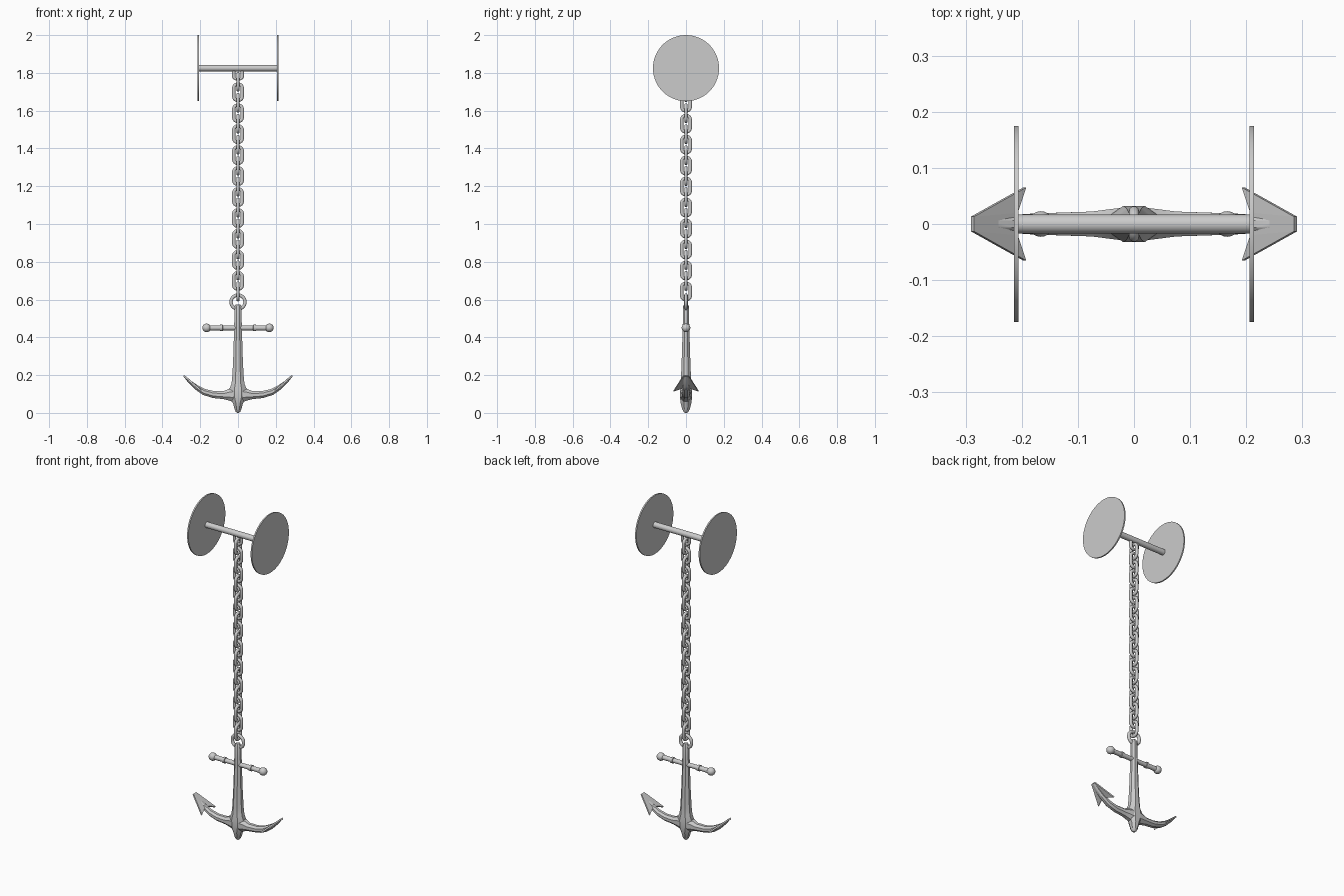
import bpy, bmesh
from math import sin, cos, pi, hypot
from mathutils import Vector

if "Cube" in bpy.data.objects:
    bpy.data.objects.remove(bpy.data.objects["Cube"])


def finish(name, bm, smooth=40):
    bmesh.ops.recalc_face_normals(bm, faces=bm.faces)
    me = bpy.data.meshes.new(name)
    bm.to_mesh(me)
    bm.free()
    ob = bpy.data.objects.new(name, me)
    bpy.context.collection.objects.link(ob)
    bpy.ops.object.select_all(action='DESELECT')
    ob.select_set(True)
    bpy.context.view_layer.objects.active = ob
    if smooth:
        bpy.ops.object.shade_smooth_by_angle(angle=smooth * pi / 180)
    return ob


def loft(name, sections, n, closed=False, caps=(True, True), smooth=40):
    """Skin through sections of (centre, half-axis u, half-axis v)."""
    bm = bmesh.new()
    rings = []
    for c, u, v in sections:
        c, u, v = Vector(c), Vector(u), Vector(v)
        ring = []
        for i in range(n):
            a = 2 * pi * (i + 0.5) / n
            ring.append(bm.verts.new(c + u * cos(a) + v * sin(a)))
        rings.append(ring)
    pairs = list(zip(rings, rings[1:]))
    if closed:
        pairs.append((rings[-1], rings[0]))
    else:
        for ring, cap in zip((rings[0], rings[-1]), caps):
            if cap:
                bm.faces.new(ring)
    for a, b in pairs:
        for i in range(n):
            j = (i + 1) % n
            bm.faces.new((a[i], a[j], b[j], b[i]))
    return finish(name, bm, smooth)


def lathe_x(name, profile, z, n=24):
    """Turned part along x from (x, radius) pairs."""
    return loft(name, [((x, 0, z), (0, r, 0), (0, 0, r)) for x, r in profile], n)


def oval_ring(name, radius, straight, wire, steps, n):
    """Chain link or ring in the xz plane."""
    secs = []
    for i in range(steps):
        a = 2 * pi * (i + 0.5) / steps
        d = Vector((cos(a), 0, sin(a)))
        c = d * radius + Vector((0, 0, straight if sin(a) > 0 else -straight))
        secs.append((c, d * wire, (0, wire, 0)))
    return loft(name, secs, n, closed=True)


# Spool: axle and two end discs
AXLE_Z = 1.825
lathe_x("spool_axle", [(-0.21, 0.017), (0.21, 0.017)], AXLE_Z)
for side, x in (("left", -0.21), ("right", 0.21)):
    lathe_x("spool_disc_" + side, [(x - 0.004, 0.175), (x + 0.004, 0.175)], AXLE_Z, 64)

# Chain: alternating links sharing one mesh
link = oval_ring("chain_link_0", 0.023, 0.021, 0.0092, 20, 10)
for i in range(22):
    ob = link if i == 0 else link.copy()
    if i:
        ob.name = f"chain_link_{i}"
        bpy.context.collection.objects.link(ob)
    ob.location = (0, 0, 0.643 + 0.0555 * i)
    ob.rotation_euler.z = 0 if i % 2 else pi / 2
# top link is shorter and ends inside the axle
ob.location.z = 1.798
ob.scale.z = 0.75

# Shackle ring at the anchor head
ring = oval_ring("anchor_ring", 0.037, 0, 0.0095, 32, 10)
ring.location.z = 0.587

# Shank with crown point
shank = [(0.575, .013, .011), (0.562, .02, .017), (0.45, .022, .019), (0.3, .027, .024),
         (0.2, .032, .028), (0.155, .037, .031), (0.125, .05, .035), (0.08, .046, .035),
         (0.05, .028, .03), (0.02, .02, .022), (0.006, .013, .014), (0, .006, .006)]
loft("shank", [((0, 0, z), (rx, 0, 0), (0, ry, 0)) for z, rx, ry in shank], 8, smooth=30)

# Stock: turned crossbar with collars and ball ends
half = [(0.004, .013), (0.08, .013), (0.081, .0175), (0.094, .0175), (0.095, .013), (0.148, .014)]
half += [(0.166 - 0.023 * cos(a), 0.023 * sin(a)) for a in
         [pi * k / 10 for k in range(3, 10)]] + [(0.189, .001)]
lathe_x("stock", [(-x, r) for x, r in reversed(half)] + half, 0.45)

# Curved arms, right half mirrored
arm = [(0, .095, .05, .034), (.04, .097, .037, .029), (.075, .094, .023, .024),
       (.13, .097, .02, .022), (.18, .111, .018, .02), (.22, .135, .014, .017),
       (.26, .168, .008, .014), (.286, .196, .004, .011)]
secs = []
for i, (x, z, h, w) in enumerate(arm):
    a, b = arm[max(i - 1, 0)], arm[min(i + 1, len(arm) - 1)]
    dx, dz = (1, 0) if i == 0 else (b[0] - a[0], b[1] - a[1])
    m = hypot(dx, dz)
    secs.append(((x, 0, z), (-dz / m * h, 0, dx / m * h), (0, w, 0)))
arms = loft("arms", secs, 8, caps=(False, True), smooth=30)
arms.modifiers.new("mirror", 'MIRROR')

# Barbed flukes, mirrored
bm = bmesh.new()
v = [bm.verts.new(p) for p in (
    (.288, -.013, .198), (.288, .013, .198), (.21, .02, .132), (.21, -.02, .132),
    (.195, .065, .117), (.195, -.065, .117))]
for f in ((0, 1, 2, 3), (1, 4, 2), (0, 3, 5)):
    bm.faces.new([v[i] for i in f])
flukes = finish("flukes", bm, 0)
sol = flukes.modifiers.new("thickness", 'SOLIDIFY')
sol.thickness, sol.offset = 0.009, 0
flukes.modifiers.new("mirror", 'MIRROR')
